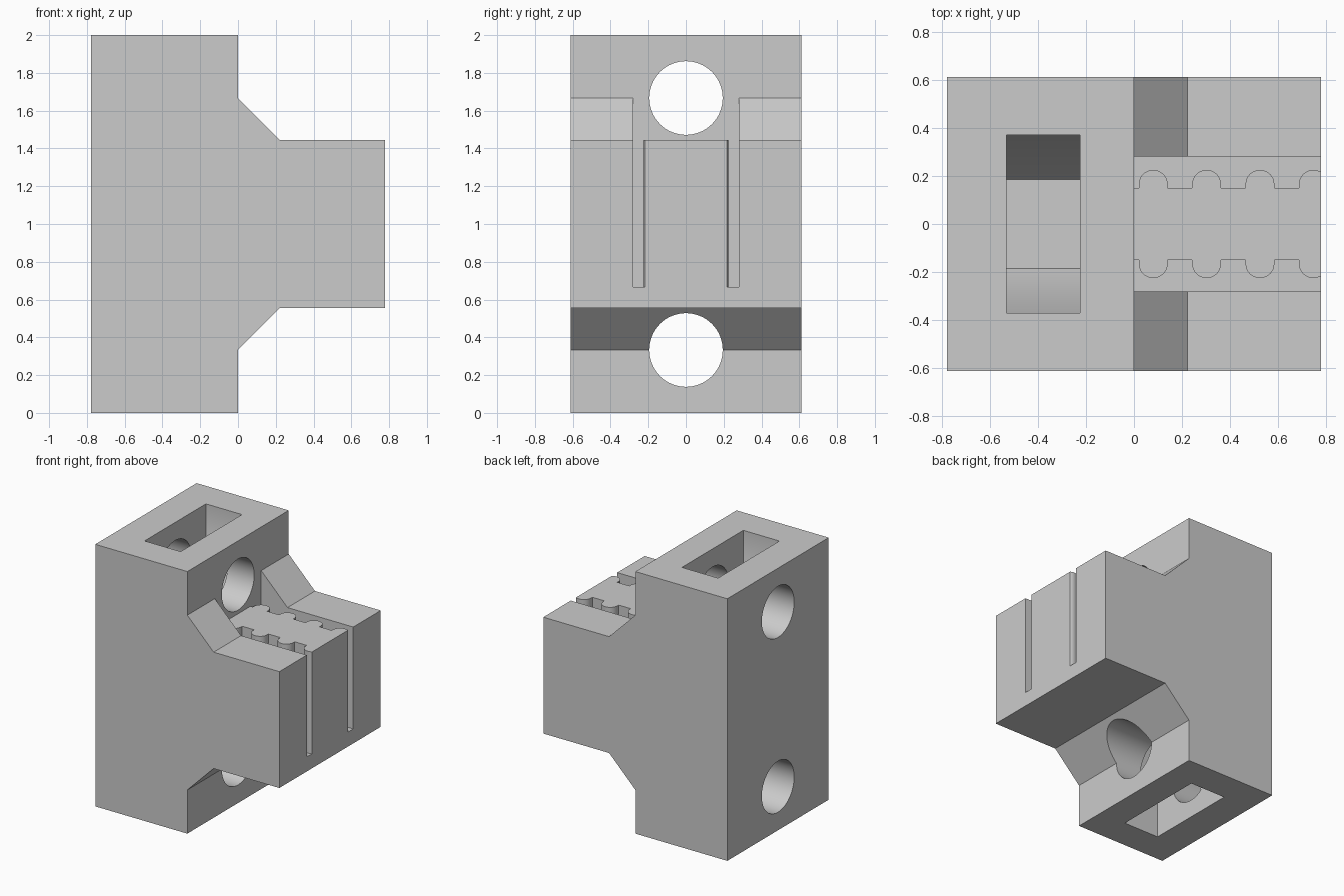
import bpy
import bmesh
from math import cos, sin, pi, radians
from mathutils import Vector

cube = bpy.data.objects.get("Cube")
if cube:
    bpy.data.objects.remove(cube, do_unlink=True)

grey = bpy.data.materials.new("plain grey")
grey.use_nodes = True
colour = (0.6, 0.6, 0.6, 1)
grey.diffuse_color = colour
grey.node_tree.nodes["Principled BSDF"].inputs["Base Color"].default_value = colour

# Maps profile coordinates (a, b) and depth d to x, y, z for each axis
PLACE = {
    "x": lambda a, b, d: Vector((d, a, b)),
    "y": lambda a, b, d: Vector((a, d, b)),
    "z": lambda a, b, d: Vector((a, b, d)),
}


def prism(name, profile, axis, start, end):
    """Extrude a closed profile along an axis."""
    place = PLACE[axis]
    bm = bmesh.new()
    face = bm.faces.new([bm.verts.new(place(a, b, start)) for a, b in profile])
    new = bmesh.ops.extrude_face_region(bm, geom=[face])["geom"]
    verts = [v for v in new if isinstance(v, bmesh.types.BMVert)]
    bmesh.ops.translate(bm, verts=verts, vec=place(0, 0, end - start))
    bmesh.ops.recalc_face_normals(bm, faces=bm.faces)
    mesh = bpy.data.meshes.new(name)
    bm.to_mesh(mesh)
    bm.free()
    mesh.materials.append(grey)
    obj = bpy.data.objects.new(name, mesh)
    bpy.context.collection.objects.link(obj)
    return obj


def rect(a0, a1, b0, b1):
    return [(a0, b0), (a1, b0), (a1, b1), (a0, b1)]


def arc(ca, cb, r, start, end, steps):
    turns = [start + (end - start) * i / steps for i in range(steps + 1)]
    return [(ca + r * cos(t), cb + r * sin(t)) for t in turns]


HALF_X, HALF_Y = 0.777, 0.611
ARM_LOW, ARM_TOP = 0.556, 1.444
GUSSET = 0.222
HOLE_Z = 1.667
SLOT_Y = 0.28

# Body: upright block with a braced arm, symmetric about mid height
upper = [(HALF_X, ARM_TOP), (GUSSET, ARM_TOP), (0, HOLE_Z), (0, 2), (-HALF_X, 2)]
lower = [(x, 2 - z) for x, z in reversed(upper)]
body = prism("clamp_body", upper + lower, "y", -HALF_Y, HALF_Y)

cutters = []

# Clearance between the two upper braces
cutters.append(prism("brace_gap", rect(-SLOT_Y, SLOT_Y, ARM_TOP, 1.8), "x", 0, 0.4))

# Toothed belt slots on both sides of the central island
teeth = [(0, 0.15)]
for i in range(4):
    centre = 0.08 + i * GUSSET
    teeth.append((centre - 0.06, 0.15))
    teeth += arc(centre, 0.165, 0.06, pi, 0, 16)
    teeth.append((centre + 0.06, 0.15))
teeth += [(0.9, 0.15), (0.9, SLOT_Y), (0, SLOT_Y)]
for side, name in ((1, "left"), (-1, "right")):
    profile = [(x, side * y) for x, y in teeth]
    cutters.append(prism("belt_slot_" + name, profile, "z", 0.667, 1.9))

# Bolt holes and open-ended hexagonal nut traps, top and bottom
for name, flip in (("top", False), ("bottom", True)):
    z = 2 - HOLE_Z if flip else HOLE_Z
    bore = arc(0, z, 0.195, 0, 2 * pi, 64)[:-1]
    cutters.append(prism(name + "_bolt_hole", bore, "x", -1, 1))
    trap = arc(0, HOLE_Z, 0.37, -pi, 0, 3) + [(0.37, 2.2), (-0.37, 2.2)]
    if flip:
        trap = [(y, 2 - h) for y, h in trap]
    cutters.append(prism(name + "_nut_trap", trap, "x", -0.53, -0.225))

# Cut the body, then drop the helpers
bpy.ops.object.select_all(action="DESELECT")
bpy.context.view_layer.objects.active = body
body.select_set(True)
for cutter in cutters:
    cutter.hide_render = True
    mod = body.modifiers.new(cutter.name, "BOOLEAN")
    mod.operation = "DIFFERENCE"
    mod.solver = "EXACT"
    mod.object = cutter
    bpy.ops.object.modifier_apply(modifier=mod.name)
    bpy.data.objects.remove(cutter, do_unlink=True)

bpy.ops.object.shade_smooth_by_angle(angle=radians(30))
